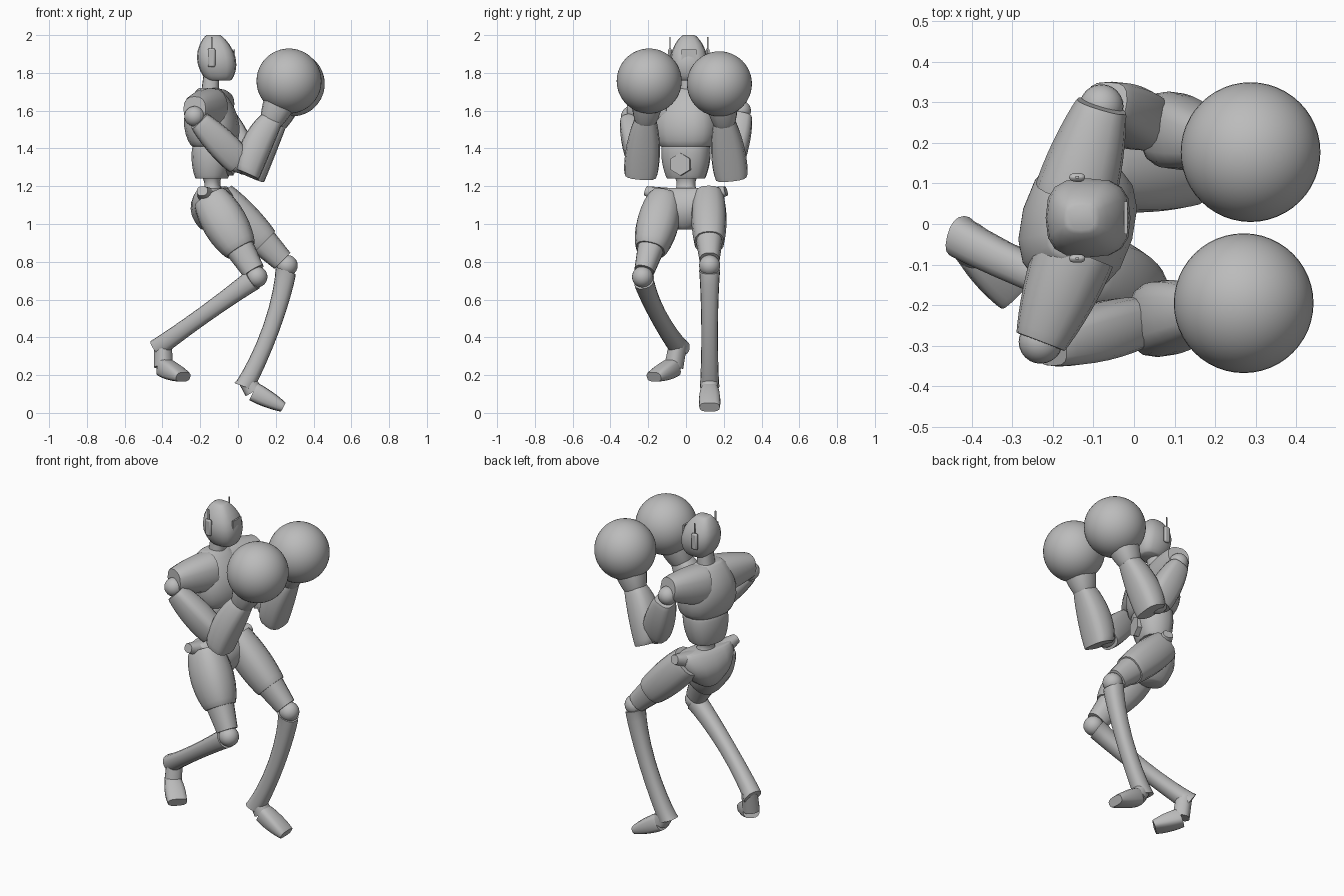
import bpy, bmesh, math
from mathutils import Vector

if "Cube" in bpy.data.objects:
    bpy.data.objects.remove(bpy.data.objects["Cube"])

plain_grey = bpy.data.materials.new("plain_grey")
plain_grey.use_nodes = True
plain_grey.diffuse_color = (.5, .5, .5, 1)
shader = plain_grey.node_tree.nodes["Principled BSDF"]
shader.inputs["Base Color"].default_value = plain_grey.diffuse_color

FORWARD, LEFT, UP = Vector((1, 0, 0)), Vector((0, 1, 0)), Vector((0, 0, 1))
TORSO_LEFT = Vector((.27, .96, 0))
TORSO_FORWARD = TORSO_LEFT.cross(UP)
NO_BEND = Vector()


def finish(obj, name, angle=40):
    """Name the part, colour it and smooth its gentle edges."""
    obj.name = name
    obj.data.materials.append(plain_grey)
    bpy.ops.object.select_all(action='DESELECT')
    obj.select_set(True)
    bpy.context.view_layer.objects.active = obj
    bpy.ops.object.shade_smooth_by_angle(angle=math.radians(angle))
    return obj


def rounded_ring(power, sides):
    """Outline of a unit superellipse."""
    for k in range(sides):
        angle = math.tau * k / sides
        yield [math.copysign(abs(f(angle)) ** (2 / power), f(angle))
               for f in (math.cos, math.sin)]


def limb(name, start, end, start_size, end_size, swell=0, bend=NO_BEND,
         side=LEFT, axis=None, power=2.4, sides=16, steps=10):
    """Tapered tube; sizes are (half width along side, half depth)."""
    bm = bmesh.new()
    axis = axis or (end - start).normalized()
    across = (side - axis * side.dot(axis)).normalized()
    through = axis.cross(across)
    start_size, end_size = Vector(start_size), Vector(end_size)
    loops = []
    for step in range(steps + 1):
        t = (1 - math.cos(math.pi * step / steps)) / 2
        hump = max(0, math.sin(math.pi * t)) ** .7
        centre = start.lerp(end, t) + bend * hump
        width, depth = start_size.lerp(end_size, t) + Vector((swell, swell)) * hump
        loops.append([bm.verts.new(centre + across * u * width + through * v * depth)
                      for u, v in rounded_ring(power, sides)])
    for low, high in zip(loops, loops[1:]):
        for k in range(sides):
            bm.faces.new((low[k - 1], low[k], high[k], high[k - 1]))
    bm.faces.new(loops[0])
    bm.faces.new(loops[-1])
    bmesh.ops.recalc_face_normals(bm, faces=bm.faces)
    mesh = bpy.data.meshes.new(name)
    bm.to_mesh(mesh)
    bm.free()
    obj = bpy.data.objects.new(name, mesh)
    bpy.context.collection.objects.link(obj)
    return finish(obj, name)


def ball(name, centre, radius, segments=24):
    bpy.ops.mesh.primitive_uv_sphere_add(segments=segments, ring_count=segments // 2,
                                         radius=radius, location=centre)
    return finish(bpy.context.object, name, angle=60)


def box(name, centre, size, bevel=0):
    bpy.ops.mesh.primitive_cube_add(size=1, location=centre)
    obj = bpy.context.object
    obj.scale = size
    bpy.ops.object.transform_apply(location=False, rotation=False)
    if bevel:
        rounding = obj.modifiers.new("rounding", 'BEVEL')
        rounding.width, rounding.segments = bevel, 2
    return finish(obj, name)


# Head, face plate and ears with fins
skull_top = Vector((-.13, .015, 2))
chin = Vector((-.1, .015, 1.76))
limb("head", chin, skull_top, (.055, .06), (.03, .035), swell=.055, axis=UP, power=2.8)
limb("neck", chin - UP * .1 - FORWARD * .05, chin + UP * .05 - FORWARD * .04,
     (.055, .05), (.045, .04), axis=UP)
face = chin.lerp(skull_top, .5)
box("face_plate", face + FORWARD * .095, (.009, .08, .09))
for label, turn in (("left", LEFT), ("right", -LEFT)):
    ear = face + turn * .1 - FORWARD * .025
    box(label + "_ear", ear, (.04, .02, .1), bevel=.01)
    box(label + "_ear_fin", ear + UP * .07, (.008, .006, .08))

# Torso, stacked on the twisted axis
torso = dict(side=TORSO_LEFT, axis=UP)
seam = Vector((-.13, 0, 1.41))
belly = Vector((-.14, 0, 1.24))
collar = Vector((-.155, 0, 1.72))
pelvis_top = Vector((-.13, 0, 1.19))
limb("chest", seam, collar, (.135, .105), (.08, .045), swell=.06, **torso)
limb("abdomen", belly, seam, (.1, .08), (.128, .105), swell=.012, **torso)
limb("waist", pelvis_top - UP * .04, belly + UP * .02, (.08, .07), (.07, .06),
     swell=-.025, **torso)
limb("pelvis", pelvis_top - UP * .22, pelvis_top, (.04, .06), (.17, .055),
     swell=.055, **torso)
hub = belly.lerp(seam, .45)
limb("belly_plate", hub + TORSO_FORWARD * .07, hub + TORSO_FORWARD * .115,
     (.06, .06), (.06, .06), side=UP, power=2, sides=6, steps=1)

# Arms: sleeve, upper arm, forearm, cuff and round glove
arms = {
    "right": (-LEFT, Vector((-.23, -.29, 1.57)), Vector((.05, -.24, 1.26)),
              Vector((.27, -.195, 1.757))),
    "left": (LEFT, Vector((-.08, .29, 1.6)), Vector((.08, .24, 1.25)),
             Vector((.287, .177, 1.742))),
}
for label, (turn, shoulder, elbow, glove) in arms.items():
    cap = shoulder + UP * .04
    crook = elbow + UP * .07 - FORWARD * .045
    limb(label + "_sleeve", seam.lerp(collar, .63) + turn * .07, cap,
         (.1, .115), (.063, .065), swell=.008, side=FORWARD)
    ball(label + "_shoulder_joint", shoulder, .054)
    limb(label + "_upper_arm", shoulder.lerp(crook, .1) + turn * .015, crook,
         (.05, .055), (.06, .075), swell=.015, power=3)
    ball(label + "_elbow", crook, .06)
    limb(label + "_forearm", elbow, elbow.lerp(glove, .6), (.085, .065), (.053, .058),
         swell=.02, bend=FORWARD * -.02, power=2.8)
    limb(label + "_cuff", elbow.lerp(glove, .57), elbow.lerp(glove, .8),
         (.056, .06), (.085, .085), swell=.005)
    ball(label + "_glove", glove, .172, segments=48)

# Legs: the right one trails and hangs, the left one is planted in front
legs = {
    "right": (Vector((-.15, -.11, 1.14)), Vector((.1, -.23, .72)),
              Vector((-.43, -.03, .34)), Vector((-.29, -.17, .19)),
              .032, LEFT * -.025, Vector((1, 1, 0))),
    "left": (Vector((-.1, .12, 1.14)), Vector((.26, .125, .78)),
             Vector((.03, .125, .14)), Vector((.24, .125, .03)),
             .014, FORWARD * .035, LEFT),
}
for label, (hip, knee, heel, toe, swell, bend, foot_side) in legs.items():
    limb(label + "_thigh", hip, hip.lerp(knee, .66), (.08, .09), (.078, .083), swell)
    limb(label + "_lower_thigh", hip.lerp(knee, .6), hip.lerp(knee, .93),
         (.073, .08), (.053, .06))
    ball(label + "_knee", knee, .056)
    limb(label + "_shin", knee.lerp(heel, .04), heel, (.056, .058), (.052, .052),
         -.01, bend)
    # The instep drops from the heel and the foot wedges forward to the toe
    instep = heel.lerp(toe, .25) - UP * (.06 if label == "right" else 0)
    limb(label + "_ankle", heel.lerp(knee, .06), instep, (.045, .045), (.048, .048),
         side=foot_side)
    limb(label + "_foot", instep, toe, (.047, .05), (.053, .026), .007,
         side=foot_side, power=3)

# Raised hip points flaring out of the pelvis rim
for label, turn in (("left", TORSO_LEFT), ("right", -TORSO_LEFT)):
    limb(label + "_hip_point", pelvis_top + turn * .06 - UP * .06,
         pelvis_top + turn * .22 - UP * .015, (.065, .06), (.03, .026),
         side=TORSO_FORWARD)
